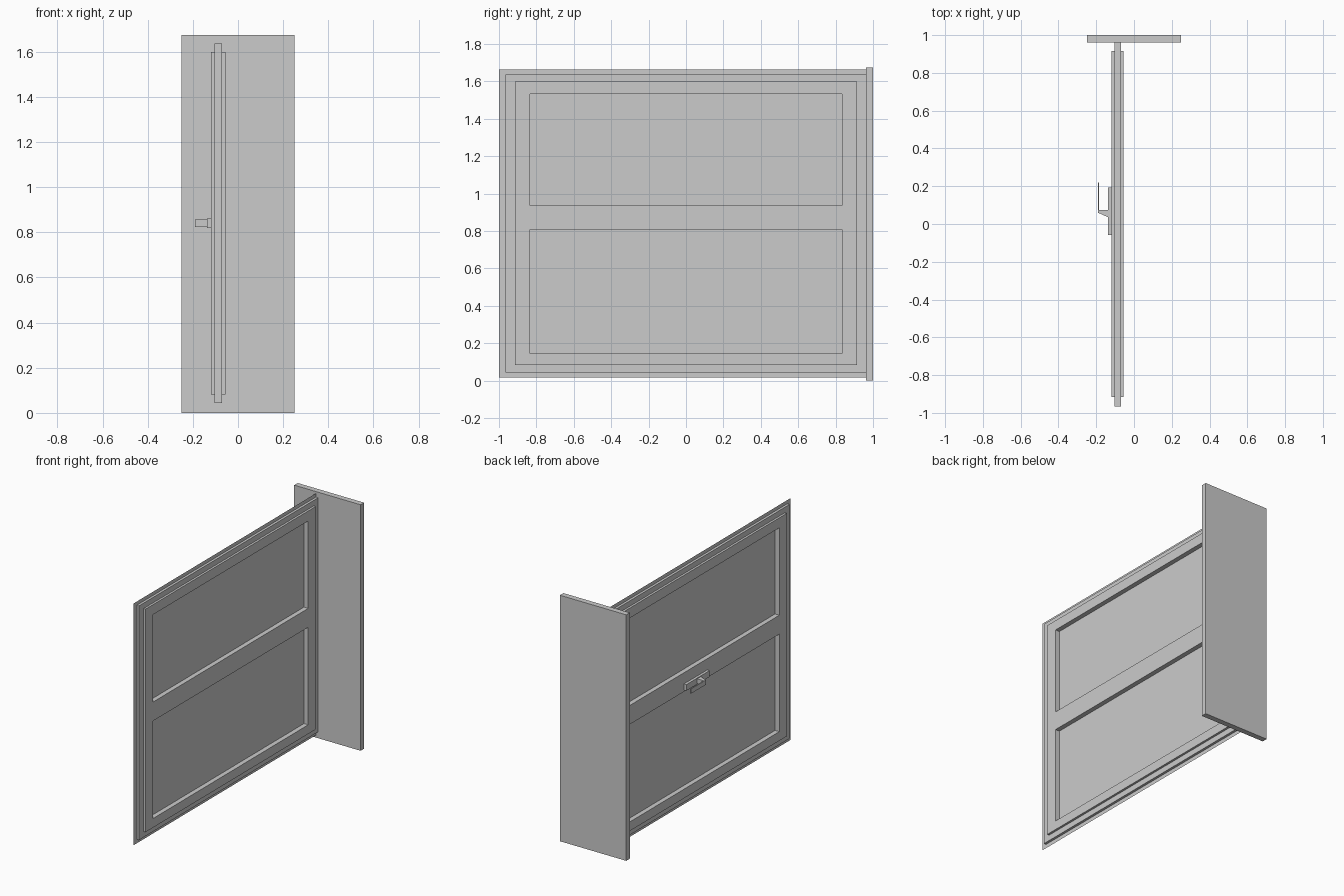
import bpy

if "Cube" in bpy.data.objects:
    bpy.data.objects.remove(bpy.data.objects["Cube"])

XC = -0.087            # centre plane of the window
D1, D2 = 0.017, 0.032  # half depths of casing and sash


def make(name, verts, faces):
    me = bpy.data.meshes.new(name)
    me.from_pydata(verts, [], faces)
    ob = bpy.data.objects.new(name, me)
    bpy.context.collection.objects.link(ob)
    return ob


def window_part(name, loops, both_sides=True, fill=False):
    """Bridge rectangles (half width, bottom, top, depth) on one or both faces."""
    verts, faces = [], []
    for s in ((1, -1) if both_sides else (1,)):
        base = len(verts)
        for w, z0, z1, d in loops:
            x = XC + s * d
            verts += [(x, -w, z0), (x, w, z0), (x, w, z1), (x, -w, z1)]
        for k in range(len(loops) - 1):
            a = base + 4 * k
            for i in range(4):
                j = (i + 1) % 4
                f = (a + i, a + j, a + 4 + j, a + 4 + i)
                faces.append(f if s > 0 else f[::-1])
        if fill:
            faces.append(tuple(range(len(verts) - 4, len(verts))))
    return make(name, verts, faces)


def prism(name, outline, z0, z1):
    """Extrude an xy outline (anticlockwise) between two heights."""
    n = len(outline)
    verts = [(x, y, z) for z in (z0, z1) for x, y in outline]
    faces = [tuple(range(n))[::-1], tuple(range(n, 2 * n))]
    faces += [(i, (i + 1) % n, (i + 1) % n + n, i + n) for i in range(n)]
    return make(name, verts, faces)


def box(name, x0, x1, y0, y1, z0, z1):
    return prism(name, [(x0, y0), (x1, y0), (x1, y1), (x0, y1)], z0, z1)


# End wall panel
box("side_panel", -0.25, 0.25, 0.962, 1.0, 0.0, 1.675)

# Paper-thin flange and the stepped casing
window_part("flange", [(1.0, 0.016, 1.662, 0), (0.965, 0.043, 1.637, 0)], False)
window_part("casing", [(0.965, 0.043, 1.637, 0), (0.965, 0.043, 1.637, D1),
                       (0.915, 0.082, 1.6, D1)])
# Raised step around both sashes
window_part("sash_edge", [(0.915, 0.082, 1.6, D1), (0.915, 0.082, 1.6, D2)])

# Sashes with recessed panes
for name, outer, inner in (("lower", (0.082, 0.872), (0.144, 0.808)),
                           ("upper", (0.872, 1.6), (0.937, 1.532))):
    window_part(name + "_sash", [(0.915, *outer, D2), (0.834, *inner, D2),
                                 (0.834, *inner, 0)])
    window_part(name + "_pane", [(0.834, *inner, 0)], False, True)

# Latch plate and bent lever
box("latch_plate", -0.137, -0.119, -0.058, 0.192, 0.819, 0.861)
prism("latch_lever", [(-0.136, 0.035), (-0.136, 0.075), (-0.184, 0.075),
                      (-0.186, 0.22), (-0.191, 0.22), (-0.191, 0.06)],
      0.824, 0.856)
